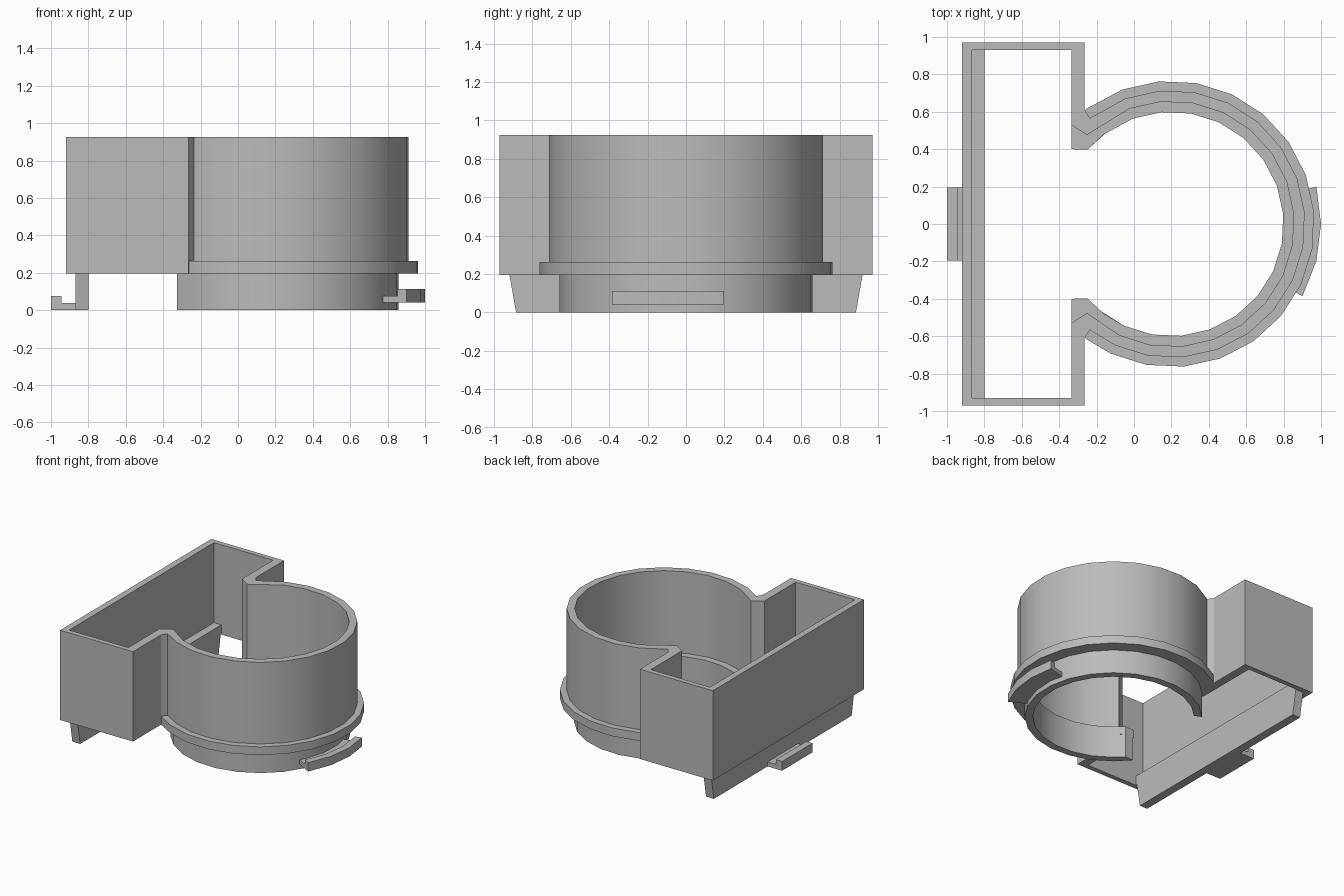
import bpy, bmesh, math

if "Cube" in bpy.data.objects:
    bpy.data.objects.remove(bpy.data.objects["Cube"], do_unlink=True)

grey = bpy.data.materials.new("plain_grey")
grey.use_nodes = True
grey.diffuse_color = (0.5, 0.5, 0.5, 1)
grey.node_tree.nodes["Principled BSDF"].inputs["Base Color"].default_value = (0.5, 0.5, 0.5, 1)

CENTRE_X = 0.2


def finish(name, bm):
    bmesh.ops.recalc_face_normals(bm, faces=bm.faces)
    mesh = bpy.data.meshes.new(name)
    bm.to_mesh(mesh)
    bm.free()
    mesh.materials.append(grey)
    obj = bpy.data.objects.new(name, mesh)
    bpy.context.collection.objects.link(obj)
    bpy.ops.object.select_all(action="DESELECT")
    obj.select_set(True)
    bpy.context.view_layer.objects.active = obj
    bpy.ops.object.shade_smooth_by_angle(angle=math.radians(30))
    return obj


def polar(radius, degrees):
    a = math.radians(degrees)
    return (CENTRE_X + radius * math.cos(a), radius * math.sin(a))


def arc(radius, end, limit=124):
    # 24-sided circle corners, closed off by the two end angles
    inner = [a for a in range(-175, 180, 15) if abs(a) < limit]
    return [polar(radius, a) for a in [-end] + inner + [end]]


def mirrored(points):
    # lower-y copy, in the order that comes before the arc
    return [(x, -y) for x, y in reversed(points)]


def band(name, outer, inner, z0, z1, closed=False):
    # wall between two matching outlines
    bm = bmesh.new()
    rows = [[bm.verts.new((*p, z)) for p, z in ((o, z0), (o, z1), (i, z1), (i, z0))]
            for o, i in zip(outer, inner)]
    count = len(rows)
    for k in range(count if closed else count - 1):
        a, b = rows[k], rows[(k + 1) % count]
        for j in range(4):
            n = (j + 1) % 4
            bm.faces.new((a[j], b[j], b[n], a[n]))
    if not closed:
        bm.faces.new(rows[0])
        bm.faces.new(rows[-1])
    return finish(name, bm)


def prism(name, profile, axis, start, end):
    # profile extruded along x or y
    bm = bmesh.new()
    place = (lambda p, d: (d, p[0], p[1])) if axis == "x" else (lambda p, d: (p[0], d, p[1]))
    a = [bm.verts.new(place(p, start)) for p in profile]
    b = [bm.verts.new(place(p, end)) for p in profile]
    bm.faces.new(a)
    bm.faces.new(b)
    for k in range(len(a)):
        n = (k + 1) % len(a)
        bm.faces.new((a[k], a[n], b[n], b[k]))
    return finish(name, bm)


# Upper keyhole wall: round cup joined to a long box
outer_box = [(-0.265, 0.61), (-0.265, 0.97), (-0.92, 0.97)]
inner_box = [(-0.335, 0.53), (-0.335, 0.93), (-0.867, 0.93)]
band("upper_wall",
     mirrored(outer_box) + arc(0.715, 127.6) + outer_box,
     mirrored(inner_box) + arc(0.656, 133.5) + inner_box, 0.195, 0.925, closed=True)

# Flange and inner shelf under the cup
outer_tip = [(-0.265, 0.605), (-0.334, 0.6)]
inner_tip = [polar(0.6, 138.5), (-0.334, 0.4)]
band("flange",
     mirrored(outer_tip) + arc(0.765, 126) + outer_tip,
     mirrored(inner_tip) + arc(0.6, 127) + inner_tip, 0.195, 0.262)

# Narrow open ring below
band("lower_ring", arc(0.66, 142.7, 141), arc(0.6, 138.5, 136), 0, 0.2)

# Tapered plate under the back of the box
prism("base_plate",
      [(-0.885, 0), (0.885, 0), (0.92, 0.2), (0.93, 0.2),
       (0.93, 0.275), (-0.93, 0.275), (-0.93, 0.2), (-0.92, 0.2)], "x", -0.87, -0.8)

# Straight hook on the plate
prism("straight_hook",
      [(-0.86, 0), (-1, 0), (-1, 0.075), (-0.945, 0.075), (-0.945, 0.037), (-0.86, 0.037)],
      "y", -0.195, 0.195)

# Curved hook on the ring
angles = (-28.8, -14.4, 0, 14.4)


def hook_arc(radius):
    return [polar(radius, a) for a in angles]


band("curved_hook_arm", hook_arc(0.8), hook_arc(0.64), 0.04, 0.076)
band("curved_hook_lip", hook_arc(0.8), hook_arc(0.745), 0.07, 0.112)
